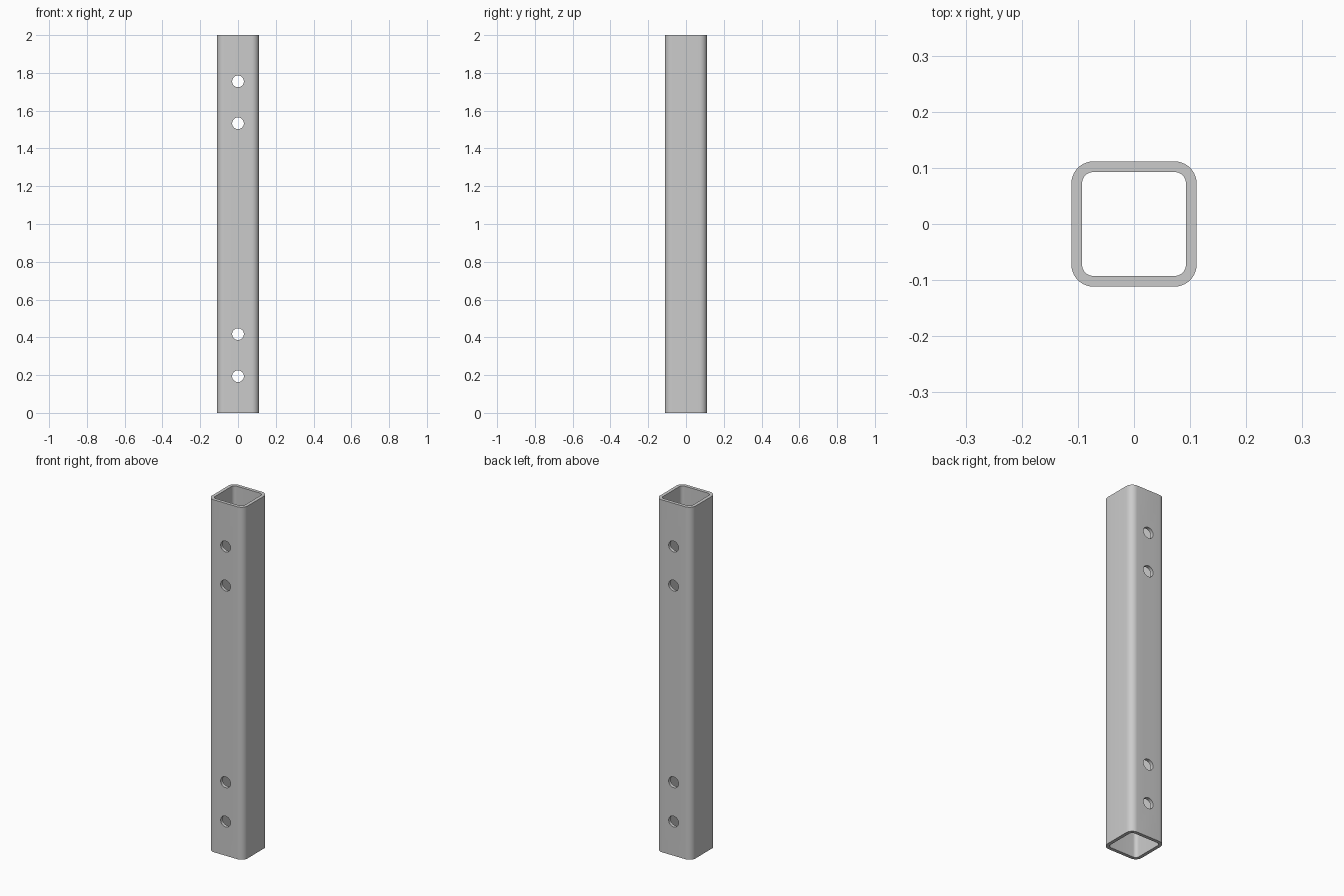
import bpy, bmesh
from math import sin, cos, pi
from mathutils import Matrix

if "Cube" in bpy.data.objects:
    bpy.data.objects.remove(bpy.data.objects["Cube"])

HEIGHT = 2.0
HOLES = (0.194, 0.417, 1.533, 1.755)


def rounded_square(half, radius, steps=10):
    c = half - radius
    pts = []
    for q, (sx, sy) in enumerate(((1, 1), (-1, 1), (-1, -1), (1, -1))):
        for i in range(steps + 1):
            a = (q + i / steps) * pi / 2
            pts.append((sx * c + radius * cos(a), sy * c + radius * sin(a)))
    return pts


def make_object(name, bm):
    bmesh.ops.recalc_face_normals(bm, faces=bm.faces)
    mesh = bpy.data.meshes.new(name)
    bm.to_mesh(mesh)
    bm.free()
    ob = bpy.data.objects.new(name, mesh)
    bpy.context.collection.objects.link(ob)
    return ob


# Square tube: outer and inner rounded profiles joined by walls and end rims
bm = bmesh.new()
outer, inner = rounded_square(0.1115, 0.039), rounded_square(0.0925, 0.02)
rings = [[bm.verts.new((x, y, z)) for x, y in profile]
         for profile, z in ((outer, 0), (outer, HEIGHT), (inner, HEIGHT), (inner, 0))]
n = len(outer)
for k in range(4):
    a, b = rings[k], rings[(k + 1) % 4]
    for i in range(n):
        j = (i + 1) % n
        bm.faces.new((a[i], a[j], b[j], b[i]))
tube = make_object("square_tube", bm)

# Bolt holes through the front and back walls
bm = bmesh.new()
for z in HOLES:
    bmesh.ops.create_cone(bm, cap_ends=True, segments=48, radius1=0.031, radius2=0.031,
                          depth=0.4, matrix=Matrix.Translation((0, 0, z)) @ Matrix.Rotation(pi / 2, 4, 'X'))
cutter = make_object("hole_cutter", bm)
cutter.hide_render = True

mod = tube.modifiers.new("bolt_holes", 'BOOLEAN')
mod.operation = 'DIFFERENCE'
mod.solver = 'EXACT'
mod.object = cutter
bpy.context.view_layer.objects.active = tube
tube.select_set(True)
bpy.ops.object.modifier_apply(modifier=mod.name)
bpy.data.objects.remove(cutter)

# Smooth rounded corners, crisp rims
bpy.ops.object.shade_smooth_by_angle(angle=pi / 6)
